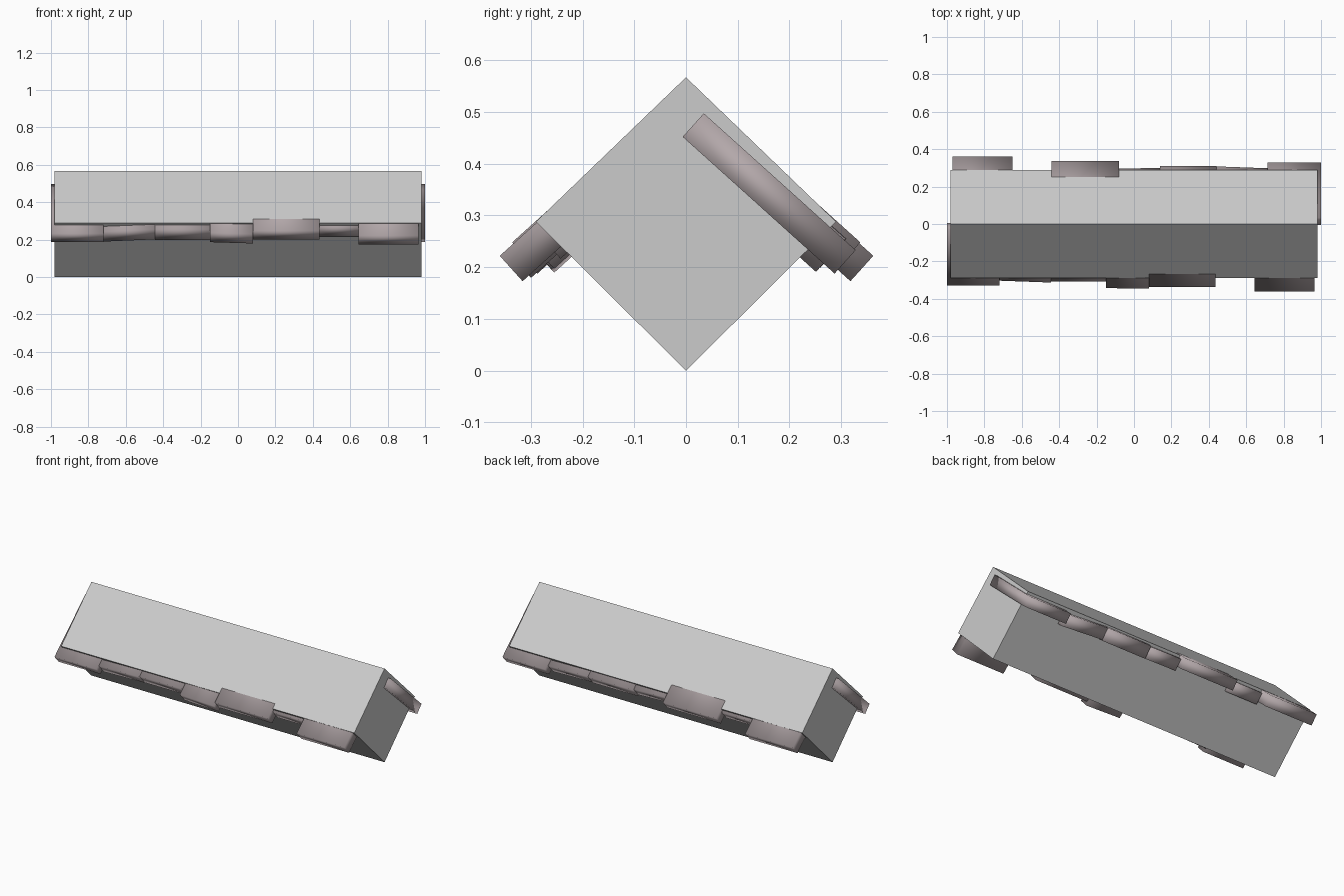
import bpy, bmesh, math

if "Cube" in bpy.data.objects:
    bpy.data.objects.remove(bpy.data.objects["Cube"])

stone_mat = bpy.data.materials.new("dark_stone")
stone_mat.diffuse_color = (0.45, 0.39, 0.40, 1)
stone_mat.use_nodes = True
stone_mat.node_tree.nodes["Principled BSDF"].inputs["Base Color"].default_value = stone_mat.diffuse_color

SLOPE = math.radians(42)
C, S = math.cos(SLOPE), math.sin(SLOPE)
DEPTH = 0.395


def loft(name, rings, smooth=False, mat=None):
    """Closed solid between two matching end outlines."""
    bm = bmesh.new()
    a, b = [[bm.verts.new(p) for p in ring] for ring in rings]
    n = len(a)
    bm.faces.new(a)
    bm.faces.new(b)
    for i in range(n):
        j = (i + 1) % n
        bm.faces.new((a[i], a[j], b[j], b[i]))
    bmesh.ops.recalc_face_normals(bm, faces=bm.faces)
    for f in bm.faces:
        f.smooth = smooth
    me = bpy.data.meshes.new(name)
    bm.to_mesh(me)
    bm.free()
    ob = bpy.data.objects.new(name, me)
    bpy.context.collection.objects.link(ob)
    if mat:
        me.materials.append(mat)
    return ob


def stone(name, side, x0, x1, y0, y1, z0, z1, thick):
    """Block set in the roof, given the outer top corner (y, z) at each end."""
    rings = []
    for x, y, z in ((x0, y0, z0), (x1, y1, z1)):
        outline = [(y, z), (y - thick * S, z - thick * C),
                   (y - thick * S - DEPTH * C, z - thick * C + DEPTH * S),
                   (y - DEPTH * C, z + DEPTH * S)]
        rings.append([(x, side * v, w) for v, w in outline])
    loft(name, rings, True, stone_mat)


# Long square beam resting on one edge
diamond = [(0, 0), (0.29, 0.288), (0, 0.567), (-0.29, 0.288)]
loft("roof_beam", [[(x, y, z) for y, z in diamond] for x in (-0.982, 0.982)])

# Uneven stone courses under both side edges: x range, outer y, outer z, thickness
front = [
    (-1.00, -0.72, 0.328, 0.328, 0.233, 0.233, 0.061),
    (-0.72, -0.445, 0.303, 0.313, 0.243, 0.255, 0.072),
    (-0.445, -0.15, 0.307, 0.307, 0.255, 0.255, 0.078),
    (-0.15, 0.08, 0.343, 0.345, 0.237, 0.230, 0.068),
    (0.08, 0.435, 0.336, 0.336, 0.248, 0.248, 0.062),
    (0.435, 0.645, 0.288, 0.288, 0.267, 0.267, 0.068),
    (0.645, 0.965, 0.360, 0.360, 0.222, 0.222, 0.066),
]
back = [
    (-0.97, -0.65, 0.362, 0.362, 0.222, 0.222, 0.066),
    (-0.65, -0.44, 0.289, 0.289, 0.267, 0.267, 0.068),
    (-0.44, -0.08, 0.337, 0.337, 0.248, 0.248, 0.062),
    (-0.08, 0.14, 0.296, 0.300, 0.262, 0.256, 0.070),
    (0.14, 0.44, 0.310, 0.310, 0.255, 0.255, 0.076),
    (0.44, 0.715, 0.308, 0.298, 0.255, 0.243, 0.070),
    (0.715, 1.00, 0.328, 0.328, 0.233, 0.233, 0.061),
]
for label, side, row in (("front", -1, front), ("back", 1, back)):
    for i, dims in enumerate(row):
        stone(f"{label}_stone_{i + 1}", side, *dims)
